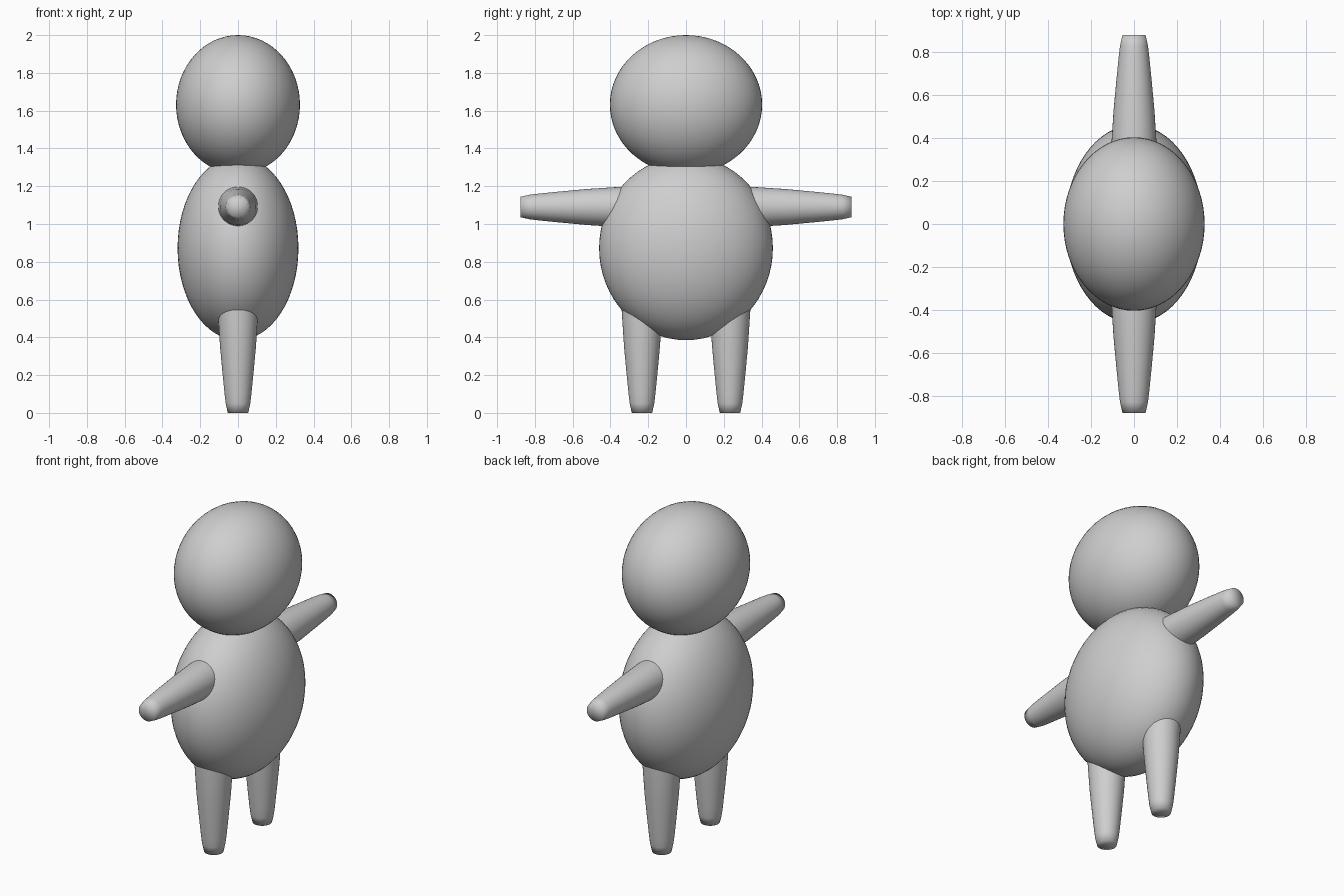
import bpy, bmesh, math
from mathutils import Matrix

if "Cube" in bpy.data.objects:
    bpy.data.objects.remove(bpy.data.objects["Cube"])

grey = bpy.data.materials.new("light grey")
grey.diffuse_color = (0.62, 0.62, 0.62, 1)
grey.use_nodes = True
grey.node_tree.nodes["Principled BSDF"].inputs["Base Color"].default_value = grey.diffuse_color


def finish(bm, name, matrix):
    """Place the mesh, shade it smooth and link it as a named object."""
    bm.transform(matrix)
    bmesh.ops.recalc_face_normals(bm, faces=bm.faces)
    for f in bm.faces:
        f.smooth = True
    mesh = bpy.data.meshes.new(name)
    bm.to_mesh(mesh)
    bm.free()
    mesh.materials.append(grey)
    bpy.context.collection.objects.link(bpy.data.objects.new(name, mesh))


def ellipsoid(name, z, radii):
    bm = bmesh.new()
    bmesh.ops.create_uvsphere(bm, u_segments=64, v_segments=32, radius=1)
    finish(bm, name, Matrix.Translation((0, 0, z)) @ Matrix.Diagonal((*radii, 1)))


# Limb profile: distance from the tip, radius
PROFILE = [(0, 0.054), (0.05, 0.065), (0.10, 0.071), (0.2, 0.081),
           (0.35, 0.095), (0.55, 0.108), (0.62, 0.108)]


def limb(name, matrix, sides=40):
    """Tapered tube with a flat tip at the origin, growing along +z."""
    bm = bmesh.new()
    rings = [[bm.verts.new((r * math.cos(a), r * math.sin(a), d))
              for a in (2 * math.pi * i / sides for i in range(sides))]
             for d, r in PROFILE]
    for low, high in zip(rings, rings[1:]):
        for i in range(sides):
            j = (i + 1) % sides
            bm.faces.new((low[i], low[j], high[j], high[i]))
    # End caps as fans
    for ring, d in ((rings[0], PROFILE[0][0]), (rings[-1], PROFILE[-1][0])):
        centre = bm.verts.new((0, 0, d))
        for i in range(sides):
            bm.faces.new((ring[i], ring[(i + 1) % sides], centre))
    finish(bm, name, matrix)


# Head and body
ellipsoid("head", 1.632, (0.328, 0.403, 0.368))
ellipsoid("body", 0.872, (0.32, 0.46, 0.487))

# Arms and legs on both sides
for side, label in ((-1, "front"), (1, "back")):
    limb(label + "_arm", Matrix.Translation((0, side * 0.877, 1.09))
         @ Matrix.Rotation(side * math.pi / 2, 4, 'X'))
    limb(label + "_leg", Matrix.Translation((0, side * 0.233, 0)))
